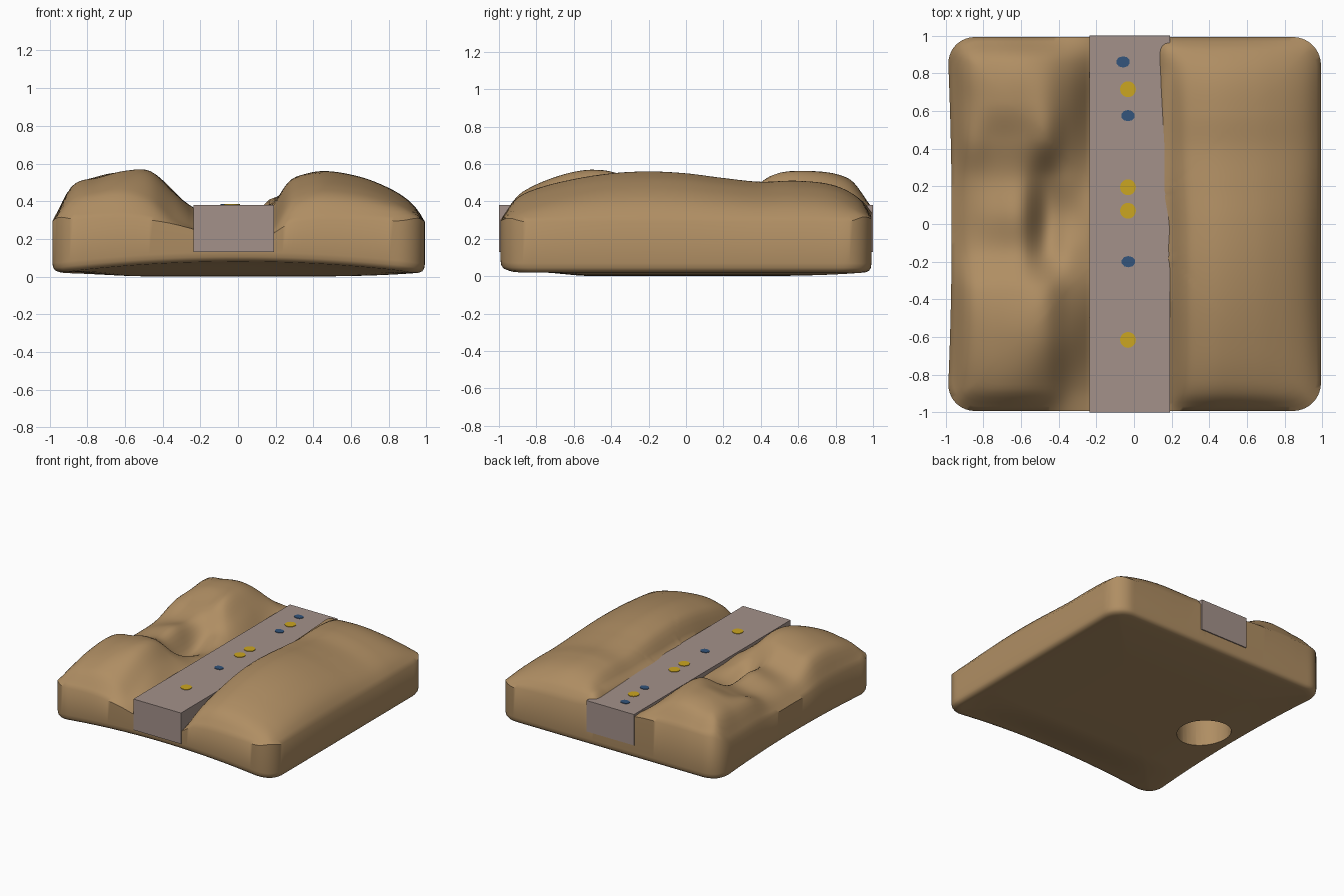
import bpy, bmesh, math

if "Cube" in bpy.data.objects:
    bpy.data.objects.remove(bpy.data.objects["Cube"])

def material(name, rgb):
    m = bpy.data.materials.new(name)
    m.diffuse_color = (*rgb, 1)
    m.use_nodes = True
    m.node_tree.nodes["Principled BSDF"].inputs["Base Color"].default_value = m.diffuse_color
    return m

EARTH = material("tan_earth", (0.43, 0.27, 0.125))
STONE = material("grey_stone", (0.37, 0.285, 0.255))
YELLOW = material("yellow", (0.60, 0.38, 0.015))
BLUE = material("blue", (0.033, 0.09, 0.20))

def make(name, bm, mat):
    bmesh.ops.recalc_face_normals(bm, faces=bm.faces)
    me = bpy.data.meshes.new(name)
    bm.to_mesh(me)
    bm.free()
    ob = bpy.data.objects.new(name, me)
    bpy.context.collection.objects.link(ob)
    me.materials.append(mat)
    return ob

def curve(xs, ys, x):
    """Smooth curve through the points (xs, ys)."""
    x = min(max(x, xs[0]), xs[-1])
    i = 0
    while i < len(xs) - 2 and x > xs[i + 1]:
        i += 1
    def slope(k):
        a, b = max(k - 1, 0), min(k + 1, len(xs) - 1)
        return (ys[b] - ys[a]) / (xs[b] - xs[a])
    h = xs[i + 1] - xs[i]
    t = (x - xs[i]) / h
    t2, t3 = t * t, t * t * t
    return ((2*t3 - 3*t2 + 1) * ys[i] + (t3 - 2*t2 + t) * h * slope(i)
            + (3*t2 - 2*t3) * ys[i + 1] + (t3 - t2) * h * slope(i + 1))

def smooth(t):
    t = min(max(t, 0), 1)
    return t * t * (3 - 2 * t)

# Left bank: heights across x, one row per y station (two mounds, a saddle, a pit)
LX = [-1, -.9, -.75, -.6, -.47, -.35, -.23]
LY = [-1, -.88, -.6, -.35, -.15, .05, .25, .45, .65, .88, 1]
LEFT = [[.29, .30, .31, .31, .30, .28, .25],
        [.29, .40, .44, .45, .41, .32, .26],
        [.30, .47, .52, .555, .545, .44, .32],
        [.30, .47, .51, .54, .53, .44, .36],
        [.29, .38, .42, .44, .34, .37, .35],
        [.29, .37, .43, .45, .29, .32, .35],
        [.29, .38, .41, .43, .36, .37, .33],
        [.29, .45, .47, .50, .53, .43, .31],
        [.29, .46, .53, .555, .555, .46, .31],
        [.29, .46, .50, .52, .50, .44, .36],
        [.31, .36, .37, .37, .37, .37, .36]]

# Right bank: ridge height and inner edge height along y, with one cross profile
RY = [-1, -.92, -.8, -.6, -.4, -.2, 0, .2, .4, .6, .8, .94, 1]
RIDGE = [.30, .41, .47, .52, .55, .56, .55, .525, .505, .51, .485, .41, .32]
INNER = [.23, .25, .28, .32, .36, .38, .38, .39, .39, .40, .41, .41, .34]
RX = [.19, .27, .35, .46, .65, .8, .9, .96, 1]
PROFILE = [0, .68, .90, 1, .89, .68, .46, .24, 0]

def height(x, y):
    if x <= -.23:
        return curve(LY, [curve(LX, row, x) for row in LEFT], y)
    if x >= .19:
        ridge, inner = curve(RY, RIDGE, y), curve(RY, INNER, y)
        base = inner if x < .46 else .29
        return base + (ridge - base) * curve(RX, PROFILE, x)
    # bed hidden under the beam, with a little spill over its right edge
    if x > 0:
        return .25 + (curve(RY, INNER, y) - .25) * smooth((x - .02) / .17)
    return .25 + (height(-.23, y) - .25) * smooth((-x - .08) / .15)

def underside(x, y):
    return (.02 * max(abs(x), abs(y)) ** 4
            + .06 * (1 - x * x) * smooth((-y - .55) / .45)
            + .02 * (1 - y * y) * smooth((-x - .55) / .45))

def footprint(u, v, r=.15):
    """Map a square to a square with rounded corners."""
    m = max(abs(u), abs(v))
    if m < 1e-6:
        return 0, 0
    k = m * (1 - r)
    qx, qy = min(max(u, -k), k), min(max(v, -k), k)
    dx, dy = u - qx, v - qy
    d = math.hypot(dx, dy)
    return qx + dx / d * r * m, qy + dy / d * r * m

# Terrain block: top and bottom height fields joined by a rounded wall
N = 84
bm = bmesh.new()
top, low = {}, {}
for i in range(N + 1):
    for j in range(N + 1):
        x, y = footprint(2 * i / N - 1, 2 * j / N - 1)
        px = (x + .025 * (1 - y * y) * max(0, -x) ** 4) * .992
        top[i, j] = bm.verts.new((px, y * .992, height(x, y)))
        low[i, j] = bm.verts.new((px * .965, y * .958, underside(x, y)))
for grid in (top, low):
    for i in range(N):
        for j in range(N):
            bm.faces.new([grid[i, j], grid[i + 1, j], grid[i + 1, j + 1], grid[i, j + 1]])
rim = ([(i, 0) for i in range(N)] + [(N, j) for j in range(N)]
       + [(i, N) for i in range(N, 0, -1)] + [(0, j) for j in range(N, 0, -1)])
rings = [[low[k] for k in rim]]
for s, dz in ((.6, .008), (.9, .025), (1, .05)):
    ring = []
    for k in rim:
        a, b = low[k].co, top[k].co
        ring.append(bm.verts.new((a.x + (b.x - a.x) * s, a.y + (b.y - a.y) * s, a.z + dz)))
    rings.append(ring)
rings.append([top[k] for k in rim])
for a, b in zip(rings, rings[1:]):
    for k in range(len(rim)):
        n = (k + 1) % len(rim)
        bm.faces.new([a[k], a[n], b[n], b[k]])
terrain = make("terrain_block", bm, EARTH)

# Round pit in the underside
bpy.ops.mesh.primitive_cylinder_add(vertices=32, radius=.2, depth=.46, location=(-.67, 0, .02))
cutter = bpy.context.object
cutter.name = "pit_cutter"
cutter.hide_render = True
cutter.data.materials.append(EARTH)
mod = terrain.modifiers.new("pit", 'BOOLEAN')
mod.operation, mod.solver, mod.object = 'DIFFERENCE', 'EXACT', cutter
bpy.ops.object.select_all(action='DESELECT')
bpy.context.view_layer.objects.active = terrain
terrain.select_set(True)
bpy.ops.object.modifier_apply(modifier="pit")
bpy.data.objects.remove(cutter)
bpy.ops.object.shade_smooth_by_angle(angle=math.radians(45))

# Straight stone beam through the valley
bm = bmesh.new()
bmesh.ops.create_cube(bm, size=1)
for v in bm.verts:
    v.co = (-.0225 + v.co.x * .425, v.co.y * 2, .255 + v.co.z * .25)
make("stone_beam", bm, STONE)

# Coloured markers on the beam
def marker(name, x, y, rx, ry, sides, mat):
    bm = bmesh.new()
    bmesh.ops.create_cone(bm, cap_ends=True, segments=sides, radius1=1, radius2=1, depth=.006)
    for v in bm.verts:
        v.co = (x + v.co.x * rx, y + v.co.y * ry, .381 + v.co.z)
    make(name, bm, mat)

for k, y in enumerate((.715, .195, .07, -.615)):
    marker(f"yellow_marker_{k}", -.032, y, .042, .042, 20, YELLOW)
for k, (x, y) in enumerate(((-.058, .86), (-.032, .575), (-.03, -.2))):
    marker(f"blue_marker_{k}", x, y, .037, .03, 10, BLUE)
